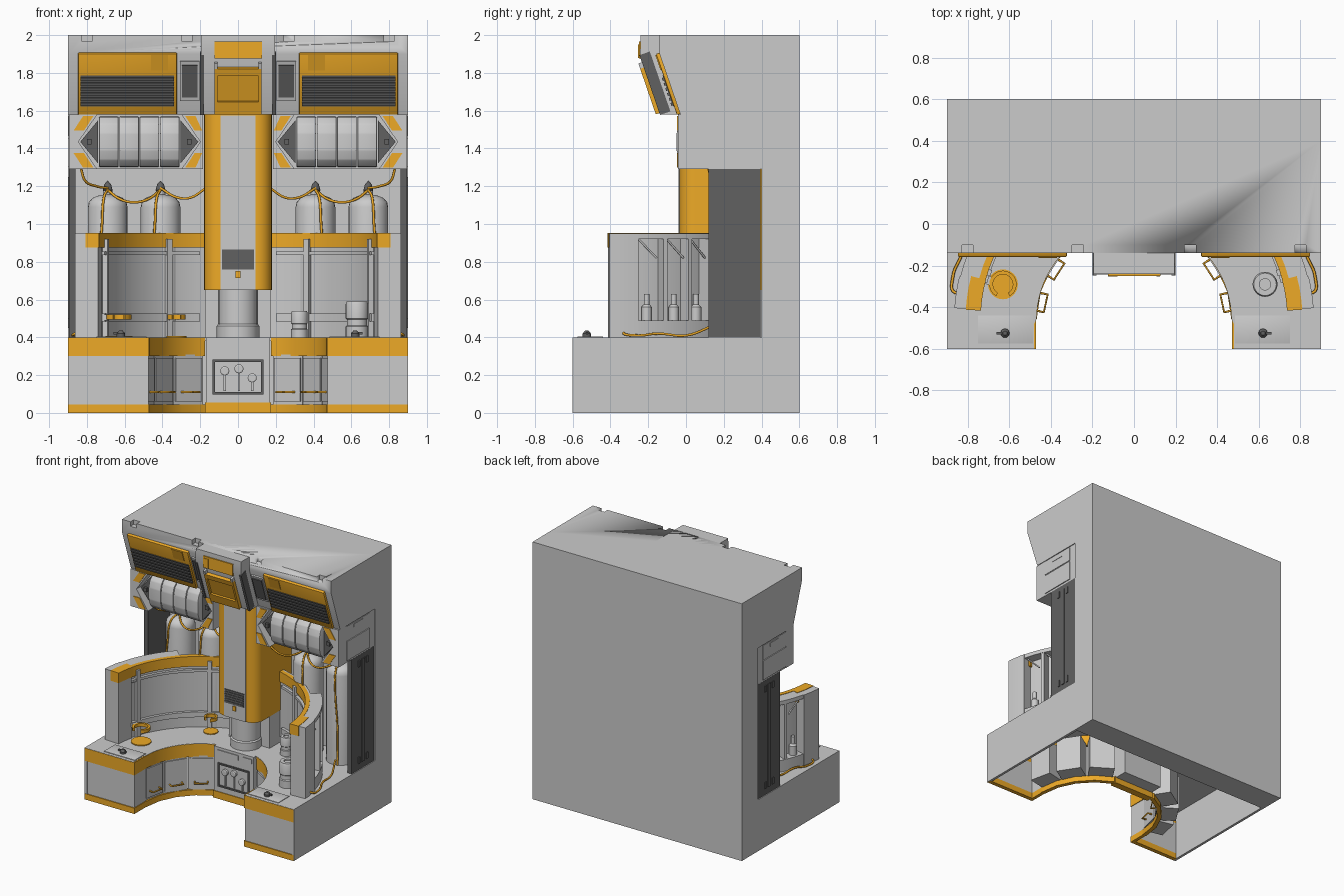
import bpy, bmesh, math
from mathutils import Matrix, Vector


def paint(name, r, g, b):
    m = bpy.data.materials.new(name)
    m.diffuse_color = (r, g, b, 1)
    return m


ORANGE, DARK = paint("orange", 0.85, 0.4, 0.02), paint("dark", 0.12, 0.12, 0.12)
LIGHT = paint("light", 0.9, 0.9, 0.9)
T, R = Matrix.Translation, Matrix.Rotation
I = Matrix.Identity(4)


def finish(name, bm, mat, mirror, bevel=0):
    bmesh.ops.recalc_face_normals(bm, faces=bm.faces)
    if bevel:
        bmesh.ops.bevel(bm, geom=bm.edges[:], offset=bevel, segments=2, affect='EDGES', profile=0.5)
    for f in bm.faces:
        f.smooth = True
    for e in bm.edges:
        e.smooth = len(e.link_faces) == 2 and e.calc_face_angle(0) < math.radians(32)
    me = bpy.data.meshes.new(name)
    bm.to_mesh(me)
    bm.free()
    ob = bpy.data.objects.new(name, me)
    bpy.context.collection.objects.link(ob)
    if mat:
        me.materials.append(mat)
    if mirror:
        ob.modifiers.new("mirror", 'MIRROR').use_mirror_merge = False
    return ob


def boxes(name, lst, mat=None, mirror=True, M=I, bevel=0):
    bm = bmesh.new()
    for x0, x1, y0, y1, z0, z1 in lst:
        S = Matrix.Diagonal((x1 - x0, y1 - y0, z1 - z0, 1))
        bmesh.ops.create_cube(bm, size=1, matrix=M @ T(((x0 + x1) / 2, (y0 + y1) / 2, (z0 + z1) / 2)) @ S)
    return finish(name, bm, mat, mirror, bevel)


def prism(name, pts, axis, a, b, mat=None, mirror=True, bevel=0):
    put = {'x': lambda p, q: (a, p, q), 'y': lambda p, q: (p, a, q), 'z': lambda p, q: (p, q, a)}[axis]
    bm = bmesh.new()
    f = bm.faces.new([bm.verts.new(put(*p)) for p in pts])
    ext = bmesh.ops.extrude_face_region(bm, geom=[f])
    vs = [g for g in ext['geom'] if isinstance(g, bmesh.types.BMVert)]
    bmesh.ops.translate(bm, verts=vs, vec=Vector([(b - a) * (axis == k) for k in 'xyz']))
    return finish(name, bm, mat, mirror, bevel)


def arc(cx, cy, r, a0, a1, n=16):
    return [(cx + r * math.cos(math.radians(a0 + (a1 - a0) * i / n)),
             cy + r * math.sin(math.radians(a0 + (a1 - a0) * i / n))) for i in range(n + 1)]


def sector(name, r0, r1, a0, a1, z0, z1, mat=None, mirror=True, c=(0, -0.46), n=16):
    return prism(name, arc(*c, r0, a0, a1, n) + arc(*c, r1, a1, a0, n), 'z', z0, z1, mat, mirror)


def lathe(name, prof, M, mat=None, mirror=True, n=24):
    bm = bmesh.new()
    vs = [bm.verts.new((r, 0, z)) for r, z in prof]
    es = [bm.edges.new(p) for p in zip(vs, vs[1:])]
    bmesh.ops.spin(bm, geom=vs + es, cent=(0, 0, 0), axis=(0, 0, 1), angle=math.tau, steps=n)
    bmesh.ops.remove_doubles(bm, verts=bm.verts, dist=1e-5)
    bm.transform(M)
    return finish(name, bm, mat, mirror)


def tube(name, pts, r, mat=ORANGE, smooth=True):
    for s in (1, -1):
        cu = bpy.data.curves.new(name, 'CURVE')
        cu.dimensions, cu.bevel_depth, cu.bevel_resolution, cu.resolution_u = '3D', r, 1, 6
        sp = cu.splines.new('BEZIER')
        sp.bezier_points.add(len(pts) - 1)
        for bp, p in zip(sp.bezier_points, pts):
            bp.co = (p[0] * s, p[1], p[2])
            bp.handle_left_type = bp.handle_right_type = 'AUTO' if smooth else 'VECTOR'
        cu.use_fill_caps = True
        if mat:
            cu.materials.append(mat)
        bpy.context.collection.objects.link(bpy.data.objects.new(name, cu))


# back wall and side pillars
boxes("back_wall", [(-0.9, 0.9, 0.4, 0.6, 0, 2)], LIGHT, False)
boxes("side_pillar", [(0.86, 0.894, 0.12, 0.395, 0.4, 1.29)], DARK)
boxes("pillar_slots", [(0.89, 0.9, 0.24, 0.275, 0.45, 1.25)] +
      [(0.89, 0.9, y, y + 0.02, z, z + 0.05) for y in (0.2, 0.295) for z in (0.45, 1.2)], DARK)

# counter: hollow base with a curved front
left = [(-0.9, 0.4), (-0.9, -0.6), (-0.48, -0.6), (-0.48, -0.48)] + arc(0, -0.46, 0.47, 180, 112)
prism("counter_top", left + [(-x, y) for x, y in reversed(left)], 'z', 0.38, 0.4, None, False)
boxes("counter_sides", [(0.88, 0.9, -0.6, 0.4, 0, 0.4), (0.48, 0.9, -0.595, -0.57, 0.045, 0.3),
                        (0.475, 0.495, -0.595, -0.45, 0.045, 0.3)])
boxes("wing_bands", [(0.475, 0.899, -0.602, -0.57, z0, z1) for z0, z1 in ((0.3, 0.398), (0, 0.045))] +
      [(0.47, 0.495, -0.6, -0.46, z0, z1) for z0, z1 in ((0.3, 0.398), (0, 0.045))], ORANGE)
sector("counter_band", 0.468, 0.5, 112, 180, 0.3, 0.398, ORANGE)
sector("kick_strip", 0.468, 0.5, 112, 180, 0, 0.045, ORANGE, n=4)
P = [(-0.472, -0.46), (-0.435, -0.29), (-0.335, -0.135), (-0.18, -0.035)]
for p, q in zip(P, P[1:]):
    d = Vector((q[0] - p[0], q[1] - p[1], 0))
    L = d.length
    M = T((p[0], p[1], 0)) @ R(math.atan2(d.y, d.x), 4, 'Z')
    boxes("cabinet", [(0, L, 0.012, 0.16, 0.04, 0.31), (0.01, L - 0.01, 0.004, 0.02, 0.06, 0.29)], M=M)
    tube("cabinet_handle", [M @ Vector(v) for v in ((L * .25, 0.01, .11), (L * .25, -0.03, .11),
                                                    (L * .75, -0.03, .11), (L * .75, 0.01, .11))], 0.006, smooth=False)
boxes("wing_lid", [(0.485, 0.75, -0.575, -0.44, 0.4, 0.405)], bevel=0.001)
lathe("wing_valve", [(0, 0), (0.022, 0), (0.022, 0.02), (0.01, 0.035), (0, 0.035)], T((0.62, -0.525, 0.4)), DARK, n=12)
boxes("valve_lever", [(0.6, 0.66, -0.53, -0.52, 0.415, 0.428)], DARK)

# centre control panel
boxes("control_cabinet", [(-0.17, 0.17, -0.05, 0.1, 0.045, 0.4)], None, False)
boxes("control_kick", [(-0.175, 0.175, -0.055, 0, 0, 0.055)], ORANGE, False)
boxes("control_frame", [(-0.135, 0.135, -0.06, -0.04, z, z + 0.012) for z in (0.098, 0.27)] +
      [(x, x + 0.012, -0.06, -0.04, 0.1, 0.28) for x in (-0.135, 0.123)], DARK, False)
boxes("control_labels", [(-0.14, 0.04, -0.056, -0.04, 0.345, 0.38), (0.08, 0.155, -0.056, -0.04, 0.345, 0.38)], LIGHT, False)
for x, z in ((-0.07, 0.222), (0.005, 0.233), (0.075, 0.185)):
    lathe("gauge", [(0, 0), (0.024, 0), (0.024, 0.02), (0.018, 0.024), (0, 0.024)],
          T((x, -0.048, z)) @ R(math.pi / 2, 4, 'X'), LIGHT, False, 16)
    boxes("gauge_stem", [(x - 0.006, x + 0.006, -0.06, -0.04, 0.115, z)], None, False)

# centre column
half = arc(0.094, 0.05, 0.085, 0, -90, 8)
prism("column", [(0.179, 0.4)] + half + [(-x, y) for x, y in reversed(half)] + [(-0.179, 0.4)],
      'z', 0.65, 1.58, ORANGE, False)
boxes("column_face", [(-0.092, 0.092, -0.04, 0, 0.65, 1.575)], None, False)
boxes("column_vent", [(-0.086, 0.086, -0.046, -0.03, 0.76, 0.865)], DARK, False)
boxes("column_vent_slats", [(-0.08, 0.08, -0.05, -0.04, 0.77 + i * 0.018, 0.778 + i * 0.018) for i in range(5)], DARK, False)
boxes("column_latch", [(-0.012, 0.012, -0.05, -0.03, 0.715, 0.75)], ORANGE, False)
lathe("column_foot", [(0, 0.4), (0.113, 0.4), (0.113, 0.46), (0.105, 0.47), (0.105, 0.66), (0, 0.66)],
      T((0, 0.1, 0)), None, False, 16)
boxes("column_foot_block", [(-0.175, 0.175, 0.14, 0.4, 0.4, 0.65)], None, False)

# curved work screens
sector("screen_wall", 0.75, 0.785, 103, 170, 0.4, 0.95)
sector("screen_band", 0.738, 0.77, 103, 168, 0.875, 0.953, ORANGE)
sector("screen_post", 0.742, 0.865, 166, 176.3, 0.4, 0.95, n=3)
sector("post_cap", 0.737, 0.81, 165, 176.6, 0.875, 0.953, ORANGE, n=3)
for z0, z1 in ((0.485, 0.525), (0.835, 0.855)):
    sector("screen_rail", 0.728, 0.755, 106, 166, z0, z1)
for a in (120, 162):
    sector("screen_rod", 0.722, 0.752, a - 1.2, a + 1.2, 0.4, 0.92, n=2)
for z0, z1 in ((0.4, 0.49), (0.92, 0.95)):
    sector("screen_outer_rim", 0.78, 0.86, 136, 168, z0, z1)
for a in (136, 145, 155):
    sector("screen_rib", 0.78, 0.858, a, a + 1.6, 0.45, 0.94, n=1)
for a in (141, 151, 162):
    x, y = arc(0, -0.46, 0.815, a, a, 1)[0]
    lathe("bay_flask", [(0, 0.49), (0.028, 0.49), (0.028, 0.56), (0.015, 0.575), (0.015, 0.63), (0, 0.63)],
          T((x, y, 0)), LIGHT, n=12)
    p, q = [arc(0, -0.46, 0.83, b, b, 1)[0] for b in (a + 3.5, a - 3.5)]
    tube("bay_brace", [(*p, 0.92), (*q, 0.82)], 0.006, None, False)

# counter pads, clips and canisters
for x, y, r, h in ((0.63, -0.29, 0.06, 0.19), (0.325, 0.13, 0.044, 0.14)):
    lathe("pad", [(0, 0.4), (r * 1.2, 0.4), (r * 1.2, 0.407), (0, 0.407)], T((-x, y, 0)), ORANGE, False)
    sector("clip", r * 0.8, r * 1.1, -60, 240, 0.495, 0.52, ORANGE, False, (-x, y))
    a = math.atan2(y + 0.46, -x)
    M = T((-x, y, 0)) @ R(a, 4, 'Z')
    boxes("clip_arm", [(r, 0.11, -0.02, 0.02, 0.49, 0.52)], None, False, M)
    lathe("canister", [(0, 0), (r, 0), (r, h * .3), (r * .9, h * .33), (r * .9, h * .5), (r, h * .53),
                       (r, h * .92), (r * .9, h), (r * .45, h), (r * .45, h * .95), (0, h * .95)],
          T((x, y, 0.4)), LIGHT, False)

# gas tanks and hoses
for x in (0.69, 0.41):
    y = 0.28
    lathe("tank", [(0, 0.4), (0.105, 0.4), (0.105, 1.09), (0.1, 1.115), (0.08, 1.138), (0.045, 1.152),
                   (0.025, 1.155), (0.025, 1.175), (0, 1.175)], T((x, y, 0)), LIGHT)
    lathe("tank_valve", [(0, 1.16), (0.018, 1.16), (0.026, 1.18), (0.018, 1.21), (0, 1.23)], T((x, y, 0)), DARK, n=10)
    tube("tank_hose", [(x, y - 0.02, 1.18), (x + 0.02, y - 0.09, 1.14), (x + 0.03, y - 0.115, 1.0),
                       (x + 0.05, y - 0.115, 0.7), (x + 0.06, y - 0.13, 0.42)], 0.007)
tube("link_hose", [(0.69, 0.26, 1.18), (0.62, 0.2, 1.13), (0.55, 0.18, 1.115), (0.48, 0.2, 1.13), (0.41, 0.26, 1.18)], 0.007)
tube("locker_hose", [(0.83, 0.12, 1.29), (0.81, 0.14, 1.23), (0.75, 0.2, 1.2), (0.69, 0.26, 1.19)], 0.007)
tube("column_hose", [(0.41, 0.26, 1.19), (0.32, 0.2, 1.14), (0.25, 0.17, 1.14), (0.17, 0.15, 1.19)], 0.007)
tube("floor_hose", [(0.74, 0.14, 0.46), (0.8, 0.0, 0.41), (0.83, -0.15, 0.42), (0.87, -0.25, 0.41),
                    (0.86, -0.33, 0.42), (0.82, -0.3, 0.43)], 0.007)

# upper lockers with ribbed drums
boxes("locker", [(0.185, 0.893, 0.04, 0.4, 1.29, 1.58)])
boxes("locker_side_panels", [(0.88, 0.9, 0.055, 0.335, 1.305, 1.455), (0.88, 0.897, 0.055, 0.335, 1.465, 1.572),
                             (0.89, 0.9, 0.14, 0.25, 1.535, 1.56)])
for fx in (lambda x: x, lambda x: 1.045 - x):
    rim = 0.895 if fx(0) == 0 else 0.86
    for fz in (lambda z: z, lambda z: 2.87 - z):
        prism("locker_corner", [(fx(x), fz(z)) for x, z in ((rim, 1.58), (0.745, 1.58), (0.845, 1.435), (rim, 1.435))],
              'y', -0.042, 0.05)
        prism("corner_stripe", [(fx(x), fz(z)) for x, z in ((0.765, 1.572), (0.82, 1.572), (0.87 if rim > .88 else .855, 1.495),
                                (0.815, 1.495))], 'y', -0.047, -0.03, ORANGE)
    prism("drum_end", [(fx(x), z) for x, z in ((0.74, 1.55), (0.835, 1.435), (0.74, 1.32))], 'y', 0.0, 0.05, DARK)
    boxes("drum_pin", [(*sorted((fx(0.775), fx(0.80))), -0.02, 0.01, 1.42, 1.45)], DARK)
for i in range(4):
    x = 0.308 + i * 0.1075
    prism("drum_segment", [(0.06, 1.30), (0.0, 1.305), (-0.035, 1.34), (-0.05, 1.39), (-0.05, 1.48), (-0.035, 1.53),
                           (0.0, 1.565), (0.06, 1.57)], 'x', x + 0.002, x + 0.1055, bevel=0.006)

# hood with notched edge
hood = prism("hood", [(-0.14, 2), (-0.14, 1.9), (-0.03, 1.58), (0.4, 1.58), (0.4, 2)], 'x', -0.9, 0.9, None, False)
cut = boxes("notch_cutter", [(x - 0.027, x + 0.027, -0.3, -0.1, 1.965, 2.1) for x in (-0.8, -0.27, 0.27, 0.8)], None, False)
cut.hide_render = cut.hide_viewport = True
b = hood.modifiers.new("notches", 'BOOLEAN')
b.object, b.operation, b.solver = cut, 'DIFFERENCE', 'EXACT'
prism("hood_centre", [(-0.24, 2), (-0.243, 1.9), (-0.13, 1.58), (0.1, 1.58), (0.1, 2)], 'x', -0.195, 0.195, None, False)
tilt = R(0.331, 4, 'X')
S, C = T((0, -0.03, 1.58)) @ tilt, T((0, -0.13, 1.58)) @ tilt
boxes("hood_panel", [(0.323, 0.847, -0.018, 0.02, 0.003, 0.345)], ORANGE, M=S, bevel=0.005)
boxes("hood_grille", [(0.34, 0.835, -0.022, 0, 0.053, 0.225)], DARK, M=S)
boxes("grille_slats", [(0.34, 0.835, -0.03, -0.01, 0.058 + i * 0.028, 0.074 + i * 0.028) for i in range(6)], DARK, M=S)
boxes("hood_tab", [(0.37, 0.46, -0.023, 0, 0.255, 0.34)], ORANGE, M=S)
boxes("small_vent_rim", [(0.205, 0.307, -0.012, 0.02, 0.08, 0.3)], M=S)
boxes("small_vent", [(0.215, 0.297, -0.018, 0.02, 0.1, 0.28)], DARK, M=S)
boxes("centre_edge", [(0.18, 0.2, -0.008, 0.05, 0.0, 0.335)], DARK, M=C)
boxes("screen_frame", [(-0.125, 0.125, -0.028, 0.01, 0.01, 0.08), (-0.125, 0.125, -0.028, 0.01, 0.225, 0.265),
                       (-0.125, -0.108, -0.028, 0.01, 0.08, 0.225), (0.108, 0.125, -0.028, 0.01, 0.08, 0.225),
                       (-0.11, 0.11, -0.014, 0.01, 0.08, 0.225)], ORANGE, False, C)
boxes("screen_lugs", [(0.108, 0.125, -0.028, 0.01, 0.265, 0.295)], None, True, C)
boxes("top_display", [(-0.125, 0.128, -0.249, -0.2, 1.875, 1.965)], ORANGE, False)
boxes("top_display_tab", [(-0.12, -0.08, -0.253, -0.24, 1.88, 1.95)], ORANGE, False)
